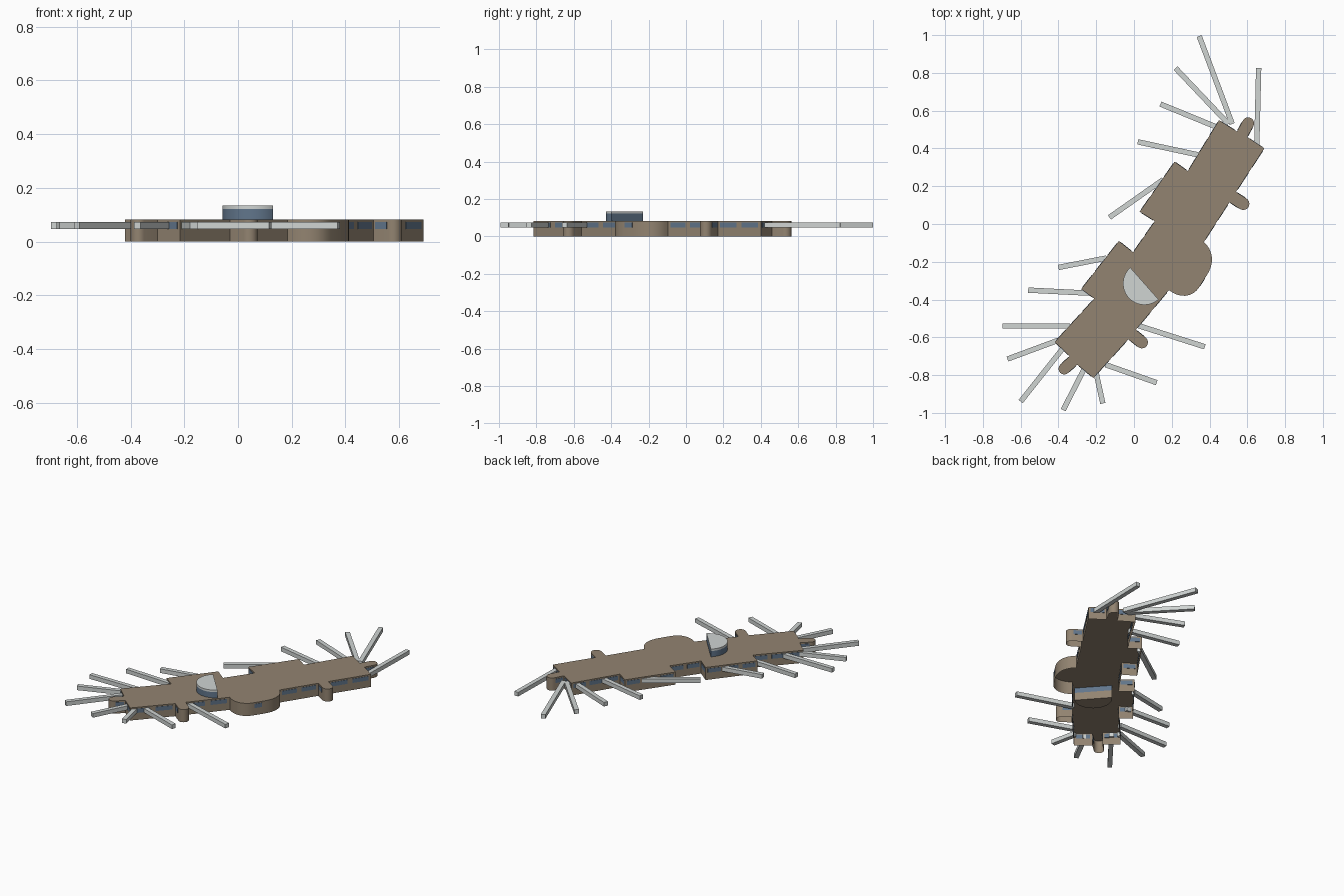
import bpy, bmesh, math
from mathutils import Vector, Matrix
from mathutils.geometry import interpolate_bezier

cube = bpy.data.objects.get("Cube")
if cube:
    bpy.data.objects.remove(cube)


def material(name, rgb):
    m = bpy.data.materials.new(name)
    m.use_nodes = True
    m.diffuse_color = (*rgb, 1)
    m.node_tree.nodes["Principled BSDF"].inputs["Base Color"].default_value = (*rgb, 1)
    return m


TAN = material("tan concrete", (0.29, 0.23, 0.165))
GREY = material("light grey metal", (0.63, 0.66, 0.65))
BLUE = material("blue glass", (0.12, 0.18, 0.26))

ROOF = 0.083             # height of the main roof
BAND = (0.047, 0.074)    # heights of windows and walkways


def finish(bm, name, mat, smooth=False):
    mesh = bpy.data.meshes.new(name)
    bm.to_mesh(mesh)
    bm.free()
    mesh.materials.append(mat)
    obj = bpy.data.objects.new(name, mesh)
    bpy.context.collection.objects.link(obj)
    if smooth:
        bpy.ops.object.select_all(action="DESELECT")
        obj.select_set(True)
        bpy.context.view_layer.objects.active = obj
        bpy.ops.object.shade_smooth_by_angle(angle=math.radians(35))
    return obj


def prism(name, outline, low, high, mat, floor):
    """Upright walls and a roof over a clockwise outline, floor optional."""
    bm = bmesh.new()
    top = [bm.verts.new((x, y, high)) for x, y in outline]
    base = [bm.verts.new((x, y, low)) for x, y in outline]
    bm.faces.new(top[::-1])
    if floor:
        bm.faces.new(base)
    for i in range(len(top)):
        j = (i + 1) % len(top)
        bm.faces.new((top[i], top[j], base[j], base[i]))
    return finish(bm, name, mat, True)


def add_bar(bm, a, b, width):
    """Box lying along the line from a to b within the window band."""
    a, b = Vector(a), Vector(b)
    d, mid = b - a, (a + b) / 2
    place = Matrix.Translation((mid.x, mid.y, sum(BAND) / 2))
    turn = Matrix.Rotation(math.atan2(d.y, d.x), 4, "Z")
    size = Matrix.Diagonal((d.length, width, BAND[1] - BAND[0], 1))
    bmesh.ops.create_cube(bm, size=1, matrix=place @ turn @ size)


def pier(a, b, reach=0.066, steps=12):
    """Round-ended stub standing out from the wall between a and b."""
    a, b = Vector(a), Vector(b)
    u = (b - a).normalized()
    n = Vector((-u.y, u.x))
    r = (b - a).length / 2
    c = (a + b) / 2 + n * reach
    arc = [c - u * r * math.cos(t) + n * r * math.sin(t)
           for t in (math.pi * i / steps for i in range(steps + 1))]
    return [a, *arc, b]


def curve(*points):
    return [p.to_2d() for p in interpolate_bezier(*[Vector((*p, 0)) for p in points], 9)]


# Terminal outline, clockwise from the north end
outline = [
    (0.45, 0.55),
    *pier((0.545, 0.49), (0.60, 0.46)),
    (0.69, 0.40),
    *pier((0.54, 0.17), (0.505, 0.115)),
    *curve((0.37, -0.095), (0.42, -0.14), (0.43, -0.21), (0.38, -0.28)),
    *curve((0.345, -0.335), (0.31, -0.39), (0.24, -0.395), (0.185, -0.35)),
    *pier((0.01, -0.56), (-0.03, -0.61)),
    (-0.215, -0.815),
    *pier((-0.30, -0.745), (-0.34, -0.70)),
    (-0.42, -0.625), (-0.21, -0.395), (-0.28, -0.345), (-0.08, -0.09),
    (-0.005, -0.15), (0.11, 0.015), (0.03, 0.065), (0.215, 0.33), (0.285, 0.28),
]
outline = [Vector(p) for p in outline]
prism("terminal_building", outline, 0, ROOF, TAN, False)

# Window panes along every straight wall
bm = bmesh.new()
for a, b in zip(outline, outline[1:] + outline[:1]):
    length = (b - a).length
    if length < 0.05:
        continue
    count = max(1, round(length / 0.12))
    for i in range(count):
        add_bar(bm, a.lerp(b, (i + 0.12) / count), a.lerp(b, (i + 0.88) / count), 0.004)
finish(bm, "window_panes", BLUE)

# Half-round control tower: shaft, glazed storey, cap
centre, radius, start = Vector((0.055, -0.315)), 0.113, math.radians(-48.5)
half = [centre + radius * Vector((math.cos(start - math.pi * i / 24),
                                  math.sin(start - math.pi * i / 24))) for i in range(25)]
prism("tower_shaft", half, 0, 0.05, TAN, True)
prism("tower_glazing", half, 0.05, 0.121, BLUE, False)
prism("tower_cap", half, 0.121, 0.134, GREY, True)

# Boarding walkways: wall end, then free end
walkways = [
    ((0.52, 0.53), (0.345, 0.995)), ((0.50, 0.53), (0.22, 0.825)),
    ((0.445, 0.51), (0.14, 0.635)), ((0.345, 0.365), (0.02, 0.435)),
    ((0.155, 0.235), (-0.13, 0.035)), ((0.65, 0.42), (0.66, 0.825)),
    ((-0.145, -0.18), (-0.40, -0.23)), ((-0.24, -0.366), (-0.56, -0.35)),
    ((-0.34, -0.54), (-0.695, -0.54)), ((-0.40, -0.615), (-0.67, -0.715)),
    ((-0.37, -0.65), (-0.60, -0.94)), ((-0.265, -0.77), (-0.375, -0.985)),
    ((-0.20, -0.79), (-0.165, -0.95)), ((-0.15, -0.745), (0.12, -0.84)),
    ((0.02, -0.537), (0.375, -0.65)),
]
for i, (a, b) in enumerate(walkways):
    bm = bmesh.new()
    add_bar(bm, a, b, 0.028)
    finish(bm, f"walkway_{i + 1}", GREY)
